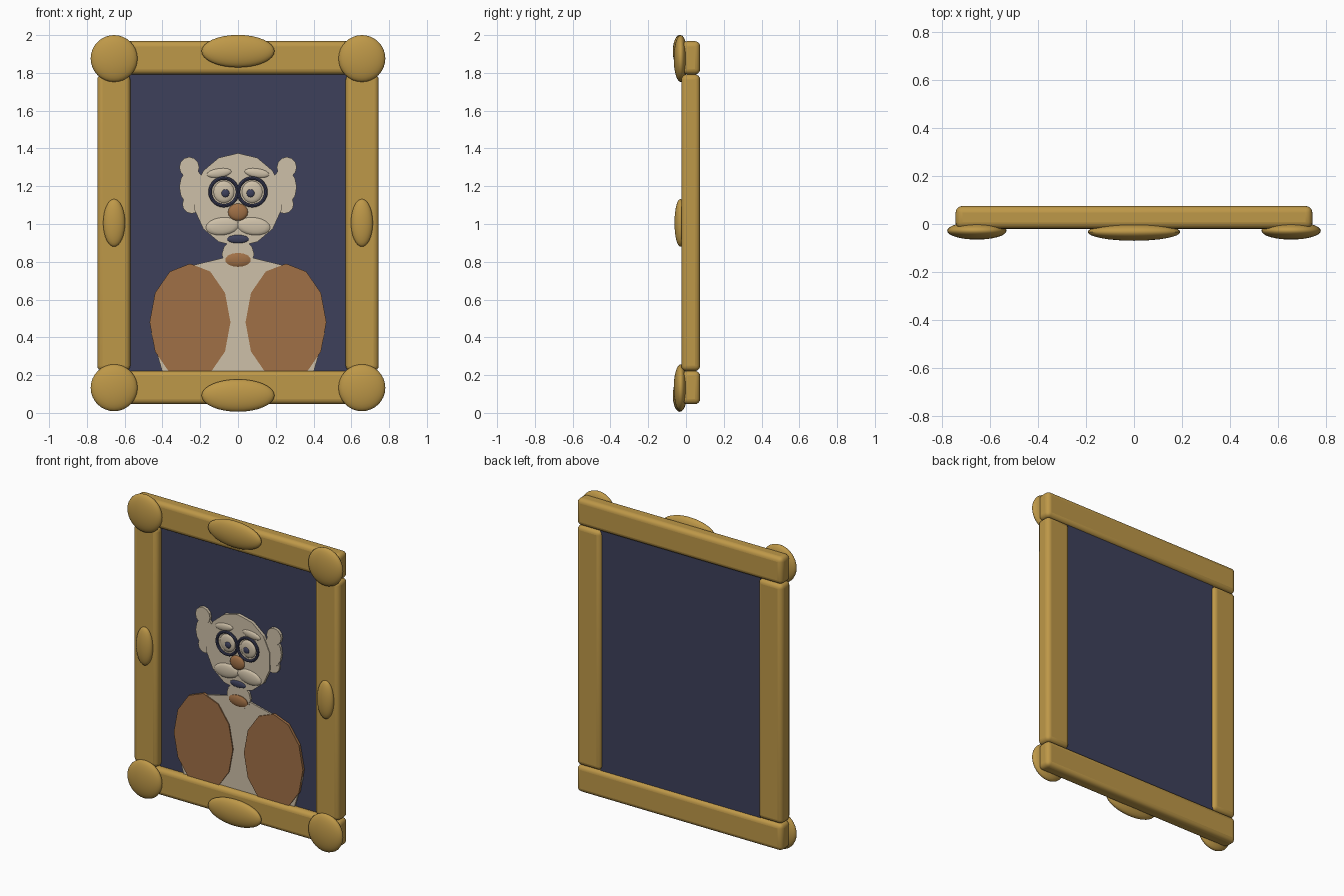
import bpy
import math

cube = bpy.data.objects.get("Cube")
if cube:
    bpy.data.objects.remove(cube, do_unlink=True)


def material(name, srgb):
    color = [(c / 255 / 12.92) if c < 11 else ((c / 255 + 0.055) / 1.055) ** 2.4 for c in srgb] + [1]
    mat = bpy.data.materials.new(name)
    mat.use_nodes = True
    mat.diffuse_color = color
    bsdf = next(n for n in mat.node_tree.nodes if n.type == "BSDF_PRINCIPLED")
    bsdf.inputs["Base Color"].default_value = color
    return mat


GOLD = material("antique gold", (190, 152, 72))
NAVY = material("dark navy", (61, 64, 91))
CREAM = material("cream", (206, 192, 168))
BROWN = material("warm brown", (160, 112, 70))


def finish(name, mat, smooth=True):
    obj = bpy.context.object
    obj.name = name
    bpy.ops.object.transform_apply(location=False, rotation=True, scale=True)
    obj.data.materials.append(mat)
    if smooth:
        bpy.ops.object.shade_smooth_by_angle(angle=math.radians(40))
    return obj


def box(name, mat, x, y, z, bevel=0.0):
    """Box from (min, max) ranges, optionally with rounded edges."""
    ranges = (x, y, z)
    bpy.ops.mesh.primitive_cube_add(size=1, location=[(a + b) / 2 for a, b in ranges])
    bpy.context.object.scale = [b - a for a, b in ranges]
    obj = finish(name, mat)
    if bevel:
        mod = obj.modifiers.new("rounded edges", "BEVEL")
        mod.width = bevel
        mod.segments = 4


def dome(name, mat, x, y, z, rx, ry, rz, tilt=0.0, sides=24):
    """Flattened ellipsoid with its pole facing the front."""
    bpy.ops.mesh.primitive_uv_sphere_add(segments=sides, ring_count=sides // 2, radius=1,
                                         location=(x, y, z), rotation=(math.pi / 2, 0, 0))
    bpy.ops.object.transform_apply(location=False, rotation=True, scale=False)
    obj = bpy.context.object
    obj.scale = (rx, ry, rz)
    obj.rotation_euler = (0, math.radians(tilt), 0)
    finish(name, mat)


def plate(name, mat, x, front, z, rx, rz, sides=12):
    """Flat faceted cut-out reaching from the backing to its front plane."""
    back = 0.03
    bpy.ops.mesh.primitive_cylinder_add(vertices=sides, radius=1, depth=1,
                                        location=(x, (front + back) / 2, z),
                                        rotation=(math.pi / 2, 0, 0))
    bpy.ops.object.transform_apply(location=False, rotation=True, scale=False)
    bpy.context.object.scale = (rx, back - front, rz)
    return finish(name, mat, smooth=False)


# Frame rails and backing
box("backing_panel", NAVY, (-0.58, 0.58), (0.02, 0.055), (0.21, 1.8))
for name, low, high in (("bottom", 0.046, 0.222), ("top", 1.792, 1.968)):
    box(name + "_rail", GOLD, (-0.745, 0.745), (-0.02, 0.075), (low, high), 0.028)

# Frame ornaments
for name, z in (("bottom", 0.092), ("top", 1.915)):
    dome(name + "_ornament", GOLD, 0, -0.033, z, 0.193, 0.037, 0.086, sides=32)

# Torso, trimmed behind the bottom rail
torso = plate("torso", CREAM, 0, 0.01, 0.42, 0.46, 0.42)
for v in torso.data.vertices:
    v.co.z = max(v.co.z, -0.3)

# Head and neck
plate("neck", CREAM, 0, 0.006, 0.84, 0.086, 0.08)
plate("head", CREAM, 0, 0.0, 1.128, 0.235, 0.247, 14)
dome("nose", BROWN, 0, -0.006, 1.063, 0.053, 0.016, 0.046, sides=16)
dome("mouth", NAVY, 0, 0.0, 0.92, 0.058, 0.008, 0.022, sides=16)
dome("bow_tie", BROWN, 0, 0.004, 0.81, 0.07, 0.012, 0.038, sides=14)

# Mirrored parts
for side, s in (("left", 1), ("right", -1)):
    box(side + "_rail", GOLD, sorted((s * 0.57, s * 0.745)), (-0.025, 0.075), (0.222, 1.792), 0.028)
    dome(side + "_ornament", GOLD, s * 0.656, -0.03, 1.006, 0.058, 0.031, 0.126, sides=32)
    for level, z in (("bottom", 0.133), ("top", 1.876)):
        dome(f"{level}_{side}_corner_knob", GOLD, s * 0.656, -0.028, z, 0.124, 0.037, 0.124, sides=32)

    plate(side + "_vest", BROWN, s * 0.254, 0.003, 0.48, 0.214, 0.31)
    plate(side + "_ear", CREAM, s * 0.243, 0.005, 1.195, 0.068, 0.095)
    plate(side + "_upper_hair", CREAM, s * 0.258, 0.002, 1.3, 0.053, 0.055)
    plate(side + "_lower_hair", CREAM, s * 0.245, 0.008, 1.105, 0.05, 0.05)

    dome(side + "_eyebrow", CREAM, s * 0.1, -0.002, 1.27, 0.066, 0.01, 0.024, tilt=s * 8, sides=16)
    dome(side + "_eye", CREAM, s * 0.075, 0.0, 1.17, 0.055, 0.011, 0.058, sides=16)
    dome(side + "_pupil", NAVY, s * 0.067, -0.009, 1.163, 0.022, 0.008, 0.022, sides=12)
    dome(side + "_moustache", CREAM, s * 0.083, -0.001, 0.988, 0.088, 0.014, 0.047, tilt=s * 6, sides=16)
    bpy.ops.mesh.primitive_torus_add(major_radius=0.073, minor_radius=0.009,
                                     major_segments=28, minor_segments=8,
                                     location=(s * 0.075, -0.006, 1.17),
                                     rotation=(math.pi / 2, 0, 0))
    finish(side + "_spectacle_rim", NAVY)
